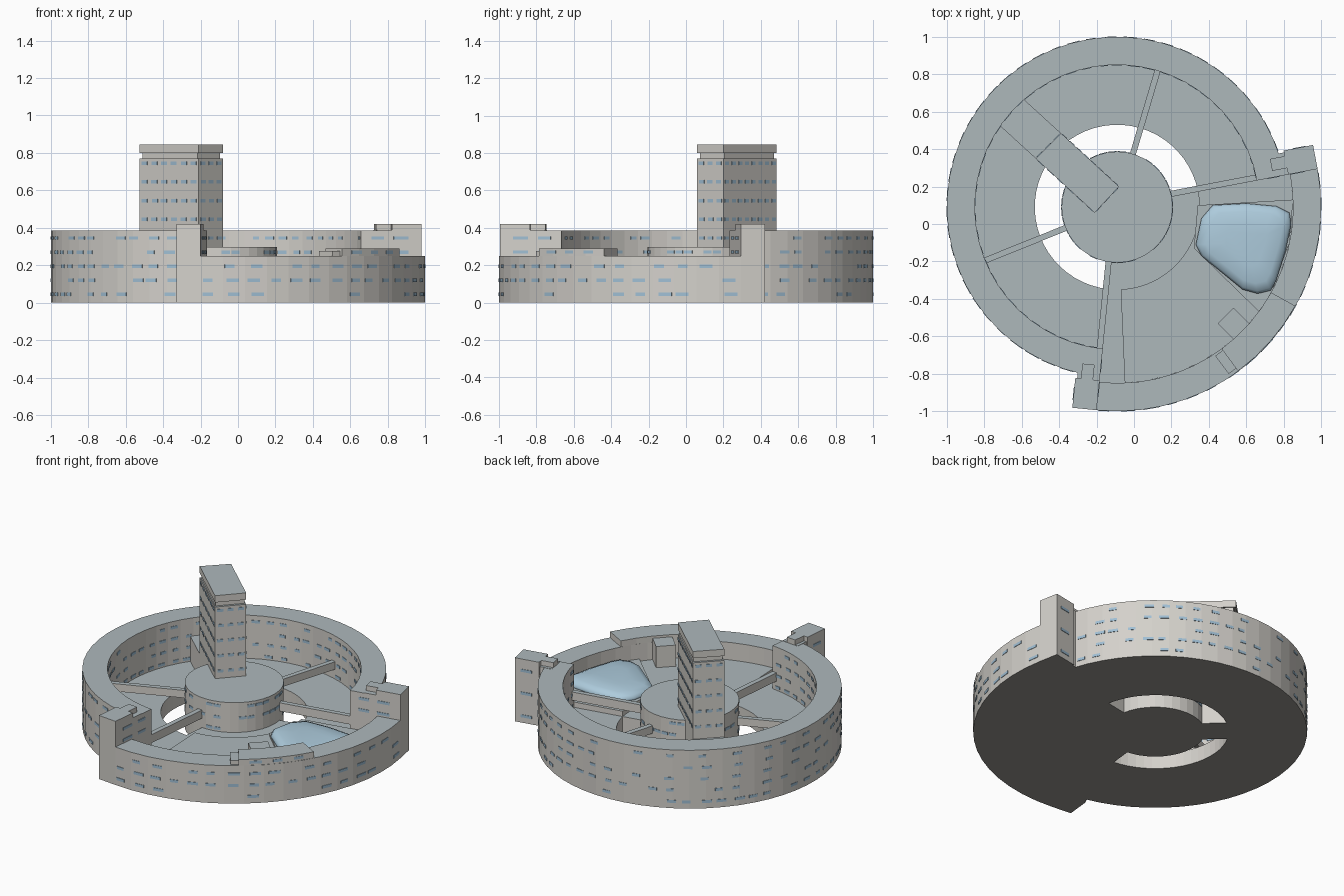
import bpy, bmesh, math, random
from mathutils import Matrix, Vector

if "Cube" in bpy.data.objects:
    bpy.data.objects.remove(bpy.data.objects["Cube"])

random.seed(4)
CX, CY = -0.09, 0.09          # common centre of all rings
A0, A1 = 10.8, 264.2          # tall ring spans A0..A1, low sector the rest
A2 = A0 - 360 + (A1 - A0)     # same direction as A1, negative angle


def material(name, rgb):
    m = bpy.data.materials.new(name)
    m.diffuse_color = (*rgb, 1)
    m.use_nodes = True
    m.node_tree.nodes["Principled BSDF"].inputs["Base Color"].default_value = m.diffuse_color
    return m


WALL = material("wall", (0.66, 0.64, 0.60))
ROOF = material("roof", (0.42, 0.48, 0.50))
BASE = material("underside", (0.30, 0.29, 0.27))
GLASS = material("glass", (0.35, 0.52, 0.66))
WATER = material("pool_glass", (0.42, 0.60, 0.72))


def finish(bm, name, mats=(WALL, ROOF, BASE)):
    bmesh.ops.recalc_face_normals(bm, faces=bm.faces)
    me = bpy.data.meshes.new(name)
    bm.to_mesh(me)
    bm.free()
    for m in mats:
        me.materials.append(m)
    if len(mats) == 3:
        for p in me.polygons:
            p.material_index = 1 if p.normal.z > 0.7 else 2 if p.normal.z < -0.7 else 0
    ob = bpy.data.objects.new(name, me)
    bpy.context.scene.collection.objects.link(ob)
    return ob


def polar(r, deg, z=0.0):
    a = math.radians(deg)
    return Vector((CX + r * math.cos(a), CY + r * math.sin(a), z))


def prism(name, pts, z0, z1):
    bm = bmesh.new()
    f = bm.faces.new([bm.verts.new((p[0], p[1], z0)) for p in pts])
    g = bmesh.ops.extrude_face_region(bm, geom=[f])
    bmesh.ops.translate(bm, vec=(0, 0, z1 - z0),
                        verts=[v for v in g["geom"] if isinstance(v, bmesh.types.BMVert)])
    return finish(bm, name)


def angles(a0, a1):
    n = max(1, round((a1 - a0) / 6.4))
    return [a0 + (a1 - a0) * i / n for i in range(n + 1)]


def sector(name, r0, r1, a0, a1, z0, z1):
    """Faceted ring segment, built from quads."""
    bm = bmesh.new()
    rows = [[bm.verts.new(polar(r, a, z)) for r, z in ((r0, z0), (r1, z0), (r1, z1), (r0, z1))]
            for a in angles(a0, a1)]
    for p, q in zip(rows, rows[1:]):
        for i in range(4):
            j = (i + 1) % 4
            bm.faces.new((p[i], p[j], q[j], q[i]))
    bm.faces.new(rows[0])
    bm.faces.new(rows[-1][::-1])
    return finish(bm, name)


def radial_box(name, deg, r0, r1, t0, t1, z0, z1):
    """Box along a radius; t is the sideways offset (counter-clockwise)."""
    u = polar(1, deg) - polar(0, deg)
    t = Vector((-u.y, u.x, 0))
    c = polar(0, 0)
    return prism(name, [c + u * r + t * s for r, s in ((r0, t0), (r1, t0), (r1, t1), (r0, t1))], z0, z1)


win = bmesh.new()


def pane(p, q, frac0, frac1, z):
    """Thin window strip on the wall line p-q."""
    a, b = p.lerp(q, frac0), p.lerp(q, frac1)
    d = b - a
    m = (Matrix.Translation(((a.x + b.x) / 2, (a.y + b.y) / 2, z))
         @ Matrix.Rotation(math.atan2(d.y, d.x), 4, "Z") @ Matrix.Diagonal((d.length, 0.006, 0.018, 1)))
    bmesh.ops.create_cube(win, size=1, matrix=m)


def arc_panes(r, a0, a1, rows, chance=0.72):
    ang = angles(a0, a1)
    for z in rows:
        for a, b in zip(ang, ang[1:]):
            if random.random() < chance:
                s = random.uniform(0.05, 0.3)
                pane(polar(r, a), polar(r, b), s, s + random.uniform(0.4, 0.62), z)


ROWS = [0.045, 0.12, 0.195, 0.27, 0.345]

# Tall ring with its open courtyard floor
sector("tall_ring", 0.76, 0.91, A0, A1, 0, 0.385)
sector("courtyard_floor", 0.44, 0.76, A0, A1, 0, 0.10)
arc_panes(0.91, A0 + 8, A1 - 8, ROWS)
arc_panes(0.76, A0, A1, ROWS[1:])

# Low sector: floor, raised deck, rim and raised rim section
sector("low_floor", 0.28, 0.94, A2, A0, 0, 0.10)
sector("low_deck", 0.44, 0.94, -87.5, A0, 0.10, 0.135)
sector("low_rim", 0.94, 1.09, A2, A0, 0, 0.25)
sector("raised_rim", 0.94, 1.088, -53.6, -29, 0.25, 0.29)
radial_box("rim_step_inner", -45, 0.82, 0.95, -0.06, 0.06, 0.10, 0.275)
radial_box("rim_step_outer", -53, 0.95, 1.07, -0.06, 0.04, 0.25, 0.275)
arc_panes(1.09, A2, A0, ROWS[:3])
arc_panes(1.088, -52, -30, [0.27], 0.5)

# End blocks where the tall ring meets the low sector
for tag, deg, s in (("right", A0, 1), ("front", A1, -1)):
    lo, hi = sorted((0, 0.13 * s))
    radial_box(tag + "_end_block", deg, 0.93, 1.09, lo, hi, 0, 0.42)
    radial_box(tag + "_end_link", deg, 0.85, 0.93, *sorted((0, 0.12 * s)), 0, 0.387)
    radial_box(tag + "_end_knob", deg, 0.85, 0.94, *sorted((0.035 * s, 0.10 * s)), 0.385, 0.42)
    u = polar(1, deg) - polar(0, 0)
    t = Vector((-u.y, u.x, 0)) * s
    for z in ROWS[3:]:
        pane(polar(0.79, deg), polar(1.06, deg), 0.1, 0.35, z)
        pane(polar(0.79, deg), polar(1.06, deg), 0.55, 0.85, z)
    for z in ROWS[::2]:
        pane(polar(0.93, deg) + t * 0.13, polar(1.09, deg) + t * 0.13, 0.3, 0.75, z)
    # Beam along the edge of the low sector
    radial_box(tag + "_beam", deg, 0.28, 0.77, *sorted((0, 0.032 * s)), 0.16, 0.215)

# Round core and slim spokes
bm = bmesh.new()
core = [polar(0.297, i * 10) for i in range(36)]
bm.free()
prism("core_drum", core, 0, 0.297)
for z in ROWS[1:4]:
    for i in range(36):
        if random.random() < 0.45:
            pane(core[i], core[(i + 1) % 36], 0.05, 0.9, z)
for i, deg in enumerate((73.5, 202)):
    radial_box(f"spoke_{i}", deg, 0.28, 0.765, -0.016, 0.016, 0.165, 0.215)

# Tower and the wing joining it to the tall ring
K = [Vector((x, y, 0)) for x, y in ((-0.21, 0.06), (-0.08, 0.20), (-0.39, 0.485), (-0.525, 0.35))]
mid = sum(K, Vector()) / 4
prism("tower_body", K, 0, 0.77)
prism("tower_neck", [mid + (k - mid) * 0.93 for k in K], 0.77, 0.80)
prism("tower_cap", K, 0.80, 0.845)
out = Vector((-0.205, 0.187, 0))
prism("wing", [K[3], K[2], K[2] + out, K[3] + out], 0, 0.265)
for i, n in enumerate((3, 8, 3, 6)):
    p, q = K[i], K[(i + 1) % 4]
    for z in (0.345, 0.445, 0.545, 0.645, 0.745):
        for k in range(n):
            s = (k + 0.22 + random.uniform(-0.05, 0.05)) / n
            pane(p, q, s, s + 0.58 / n, z)

# Pool platform and softly domed pool cover
prism("pool_platform", [(0.34, 0.10), (0.32, -0.13), (0.69, -0.49), (0.83, -0.10), (0.85, 0.13)], 0.13, 0.15)
outline = [(0.42, 0.10), (0.60, 0.11), (0.76, 0.095), (0.83, 0.06), (0.84, 0.0), (0.81, -0.14), (0.76, -0.30),
           (0.73, -0.355), (0.66, -0.372), (0.58, -0.35), (0.47, -0.26), (0.36, -0.17), (0.33, -0.11), (0.36, 0.03)]
bm = bmesh.new()
c = Vector((0.6, -0.1, 0))
rings = []
for k, z in ((1, 0.145), (1, 0.16), (0.95, 0.178), (0.8, 0.192), (0.45, 0.20)):
    rings.append([bm.verts.new(c + (Vector((x, y, 0)) - c) * k + Vector((0, 0, z))) for x, y in outline])
for a, b in zip(rings, rings[1:]):
    for i in range(len(a)):
        j = (i + 1) % len(a)
        bm.faces.new((a[i], a[j], b[j], b[i]))
bm.faces.new(rings[-1])
bm.faces.new(rings[0][::-1])
pool = finish(bm, "pool_cover", (WATER,))
for p in pool.data.polygons:
    p.use_smooth = True

finish(win, "window_strips", (GLASS,))
